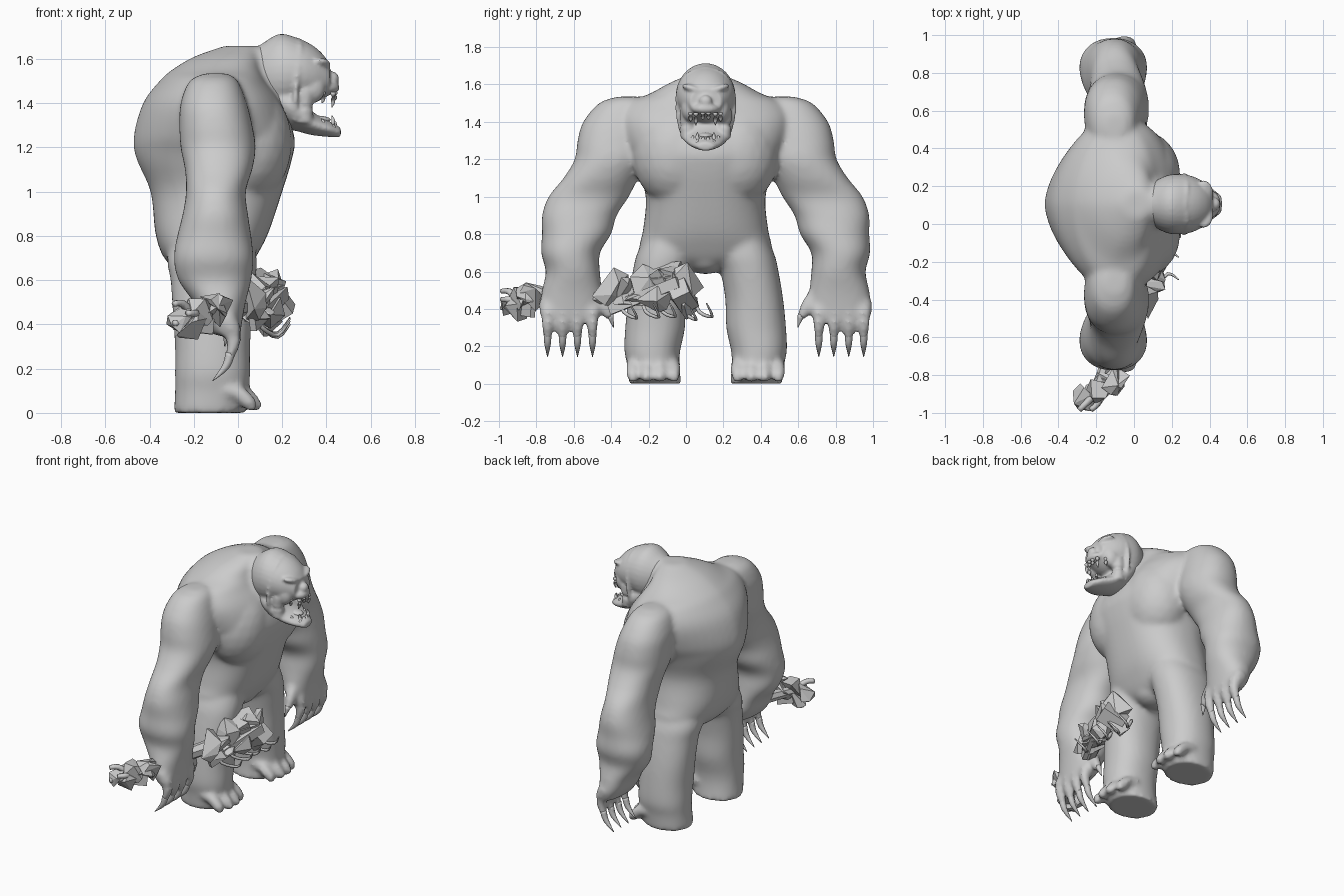
import bpy, bmesh, math, random
from mathutils import Vector, Matrix, Euler

random.seed(11)
MID = 0.105          # y of the creature's plane of symmetry
grey = bpy.data.materials.new("stone grey")
grey.diffuse_color = (0.6, 0.6, 0.6, 1)


def finish(name, bm, smooth=True):
    bmesh.ops.recalc_face_normals(bm, faces=bm.faces)
    me = bpy.data.meshes.new(name)
    bm.to_mesh(me)
    bm.free()
    me.materials.append(grey)
    for p in me.polygons:
        p.use_smooth = smooth
    ob = bpy.data.objects.new(name, me)
    bpy.context.collection.objects.link(ob)
    ob.location.y = MID
    return ob


def skin(bm, rings):
    rows = [[bm.verts.new(p) for p in r] for r in rings]
    n = len(rows[0])
    for a, b in zip(rows, rows[1:]):
        for i in range(n):
            bm.faces.new((a[i], a[(i + 1) % n], b[(i + 1) % n], b[i]))
    bm.faces.new(rows[0])
    bm.faces.new(rows[-1])


def spline(rows, k):
    out = []
    for i in range(len(rows) - 1):
        p0, p1, p2, p3 = (rows[max(0, min(len(rows) - 1, i + d))] for d in (-1, 0, 1, 2))
        for s in range(k):
            t = s / k
            out.append([0.5 * (2 * b + (c - a) * t + (2 * a - 5 * b + 4 * c - d) * t * t
                               + (3 * b - a - 3 * c + d) * t ** 3)
                        for a, b, c, d in zip(p0, p1, p2, p3)])
    return out + [list(rows[-1])]


def loft(bm, axis, rows, side=1, power=2.2, rear=None, n=32):
    """Rows: position along axis, then low/high of the two other axes."""
    rings = []
    for t, u0, u1, v0, v1 in spline(rows, 4):
        ring = []
        for i in range(n):
            a = 2 * math.pi * i / n
            c, s = math.cos(a), math.sin(a)
            p = rear(t) if rear and c < 0 else power
            u = (u0 + u1) / 2 + (u1 - u0) / 2 * math.copysign(abs(c) ** (2 / p), c)
            v = (v0 + v1) / 2 + (v1 - v0) / 2 * math.copysign(abs(s) ** (2 / p), s)
            ring.append((u, v * side, t) if axis == 'z' else (t, u * side, v))
        rings.append(ring)
    skin(bm, rings)


def tube(bm, rows, n=8, k=3):
    """Rows: x, y, z, radius."""
    rows = spline(rows, k)
    rings = []
    for i, (x, y, z, r) in enumerate(rows):
        d = Vector(rows[min(i + 1, len(rows) - 1)][:3]) - Vector(rows[max(i - 1, 0)][:3])
        q = d.to_track_quat('Z', 'Y')
        rings.append([Vector((x, y, z)) + q @ Vector((r * math.cos(2 * math.pi * j / n),
                      r * math.sin(2 * math.pi * j / n), 0)) for j in range(n)])
    skin(bm, rings)


def ball(bm, loc, size, turn=0):
    m = Matrix.Translation(loc) @ Matrix.Rotation(turn, 4, 'X') @ Matrix.Diagonal((*size, 1))
    bmesh.ops.create_icosphere(bm, subdivisions=3, radius=1, matrix=m)


def blend(ob, voxel, repeat):
    r = ob.modifiers.new("blend", 'REMESH')
    r.mode, r.voxel_size, r.use_smooth_shade = 'VOXEL', voxel, True
    s = ob.modifiers.new("soften", 'SMOOTH')
    s.factor, s.iterations = 0.5, repeat


# torso with chest muscles and neck; the back is more wedge-shaped higher up
body = bmesh.new()
loft(body, 'z', [(0.62, -0.25, 0.0, -0.15, 0.15), (0.66, -0.3, 0.05, -0.25, 0.25),
                 (0.72, -0.345, 0.09, -0.35, 0.35), (0.82, -0.375, 0.14, -0.335, 0.335),
                 (1.0, -0.395, 0.2, -0.32, 0.32), (1.15, -0.46, 0.245, -0.37, 0.37),
                 (1.25, -0.472, 0.255, -0.43, 0.43), (1.4, -0.43, 0.2, -0.47, 0.47),
                 (1.5, -0.355, 0.13, -0.42, 0.42), (1.55, -0.3, 0.11, -0.3, 0.3),
                 (1.61, -0.2, 0.1, -0.19, 0.19), (1.66, -0.06, 0.08, -0.07, 0.07)],
     power=2.4, rear=lambda t: 2.3 - 0.65 * min(1, max(0, (t - 0.8) / 0.4)), n=48)
loft(body, 'x', [(-0.1, -0.2, 0.2, 1.3, 1.63), (0.05, -0.14, 0.14, 1.28, 1.655),
                 (0.15, -0.13, 0.13, 1.28, 1.66), (0.24, -0.1, 0.1, 1.3, 1.6)])
ball(body, (-0.08, 0, 0.67), (0.13, 0.12, 0.085))

for s in (1, -1):
    ball(body, (0.04, s * 0.16, 1.22), (0.205, 0.23, 0.27))
    # shoulder, upper arm, forearm and palm
    loft(body, 'z', [(1.535, -0.15, -0.05, 0.36, 0.47), (1.5, -0.22, 0.0, 0.29, 0.57),
                     (1.4, -0.26, 0.04, 0.27, 0.655), (1.3, -0.265, 0.065, 0.29, 0.685),
                     (1.2, -0.26, 0.08, 0.31, 0.7), (1.1, -0.24, 0.065, 0.36, 0.76),
                     (1.0, -0.235, 0.035, 0.41, 0.84), (0.9, -0.25, 0.045, 0.475, 0.875),
                     (0.8, -0.275, 0.06, 0.505, 0.875), (0.7, -0.29, 0.07, 0.565, 0.88),
                     (0.6, -0.27, 0.06, 0.565, 0.855), (0.5, -0.2, 0.035, 0.555, 0.875),
                     (0.42, -0.16, 0.02, 0.555, 0.885), (0.35, -0.11, 0.01, 0.575, 0.875)], s)
    # leg and foot
    loft(body, 'z', [(0.85, -0.28, 0.06, 0.08, 0.29), (0.7, -0.32, 0.085, 0.05, 0.365),
                     (0.6, -0.305, 0.08, 0.08, 0.39), (0.45, -0.295, 0.065, 0.105, 0.415),
                     (0.3, -0.285, 0.055, 0.11, 0.43), (0.18, -0.285, 0.055, 0.135, 0.435),
                     (0.1, -0.285, 0.05, 0.14, 0.42), (0.0, -0.29, 0.03, 0.13, 0.41)], s)
    for i in range(4):
        y = s * (0.17 + 0.073 * i)
        x = 0.0 if i in (1, 2) else -0.02
        tube(body, [(x - 0.04, y, 0.105, 0.035), (x + 0.02, y, 0.09, 0.036), (x + 0.065, y, 0.05, 0.036),
                    (x + 0.09, y, 0.025, 0.026), (x + 0.1, y, 0.016, 0.014)], 12)
    # fingers and thumb
    for i in range(4):
        y = s * (0.605 + 0.08 * i)
        tube(body, [(-0.06, y, 0.43, 0.05), (-0.02, y, 0.36, 0.04),
                    (-0.025, y, 0.29, 0.028), (-0.05, y, 0.23, 0.022)], 12)
    tube(body, [(-0.07, s * 0.6, 0.48, 0.05), (-0.05, s * 0.54, 0.41, 0.036),
                (-0.05, s * 0.51, 0.35, 0.024)], 12)
blend(finish("body", body), 0.015, 9)

# claws on fingers and thumbs
claws = bmesh.new()
for s in (1, -1):
    for i in range(4):
        y = s * (0.605 + 0.08 * i)
        tube(claws, [(-0.035, y, 0.27, 0.021), (-0.055, y, 0.21, 0.017), (-0.115, y, 0.145, 0.002)])
    tube(claws, [(-0.05, s * 0.512, 0.37, 0.021), (-0.06, s * 0.492, 0.3, 0.002)])
finish("claws", claws)

# skull and open jaw
head = bmesh.new()
loft(head, 'x', [(0.07, -0.07, 0.07, 1.5, 1.645), (0.11, -0.12, 0.12, 1.4, 1.67),
                 (0.19, -0.157, 0.157, 1.36, 1.714), (0.28, -0.155, 0.155, 1.39, 1.69),
                 (0.34, -0.135, 0.135, 1.40, 1.66), (0.385, -0.108, 0.108, 1.42, 1.62),
                 (0.415, -0.085, 0.085, 1.44, 1.575)], power=2.0)
loft(head, 'x', [(0.14, -0.11, 0.11, 1.36, 1.5), (0.22, -0.145, 0.145, 1.29, 1.5),
                 (0.28, -0.14, 0.14, 1.27, 1.44), (0.34, -0.115, 0.115, 1.255, 1.36),
                 (0.42, -0.08, 0.08, 1.247, 1.315), (0.465, -0.04, 0.04, 1.245, 1.29)], power=1.8)
ball(head, (0.4, 0, 1.47), (0.06, 0.075, 0.034))       # muzzle
ball(head, (0.425, 0, 1.51), (0.033, 0.036, 0.034))    # nose
for s in (1, -1):
    ball(head, (0.37, s * 0.06, 1.575), (0.05, 0.07, 0.022), s * 0.3)     # brow
    ball(head, (0.335, s * 0.085, 1.47), (0.06, 0.045, 0.07))             # cheek
    tube(head, [(0.305, s * 0.095, 1.46, 0.045), (0.3, s * 0.098, 1.4, 0.042),
                (0.3, s * 0.095, 1.31, 0.04)], 12)                        # mouth corner
    # raised rim around the face
    tube(head, [(0.27, 0, 1.685, 0.013), (0.28, s * 0.09, 1.655, 0.013), (0.27, s * 0.146, 1.56, 0.013),
                (0.26, s * 0.148, 1.43, 0.013), (0.26, s * 0.115, 1.32, 0.013)], 10)
blend(finish("head", head), 0.009, 5)

# teeth and tongue
teeth = bmesh.new()
for s in (1, -1):
    for y, x, size in ((0.015, 0.438, 0.018), (0.052, 0.43, 0.05), (0.08, 0.385, 0.03)):
        tube(teeth, [(x, s * y, 1.45, 0.013), (x, s * y, 1.43 - size * 0.5, 0.01),
                     (x - 0.006, s * y, 1.43 - size, 0.001)], 6)
        tube(teeth, [(x, s * y * 0.85, 1.285, 0.012), (x, s * y * 0.85, 1.305 + size * 0.4, 0.009),
                     (x - 0.006, s * y * 0.85, 1.305 + size * 0.8, 0.001)], 6)
finish("teeth", teeth)
tongue = bmesh.new()
ball(tongue, (0.34, 0, 1.325), (0.08, 0.045, 0.02))
finish("tongue", tongue)


# torn trunk carried in one hand: shaft, splinters and planks
def shard(bm, loc, size):
    turn = Euler([random.uniform(-0.7, 0.7) for _ in range(3)]).to_matrix()
    hull = []
    for _ in range(9):
        d = Vector([random.gauss(0, 1) for _ in range(3)]).normalized()
        hull.append(bm.verts.new(Vector(loc) + turn @ Vector([a * b for a, b in zip(d, size)])))
    res = bmesh.ops.convex_hull(bm, input=hull)
    loose = [v for v in res["geom_interior"] if isinstance(v, bmesh.types.BMVert)]
    bmesh.ops.delete(bm, geom=loose, context='VERTS')


def plank(bm, loc, size, turn, tilt, roll=0):
    m = (Matrix.Translation(loc) @ Euler((tilt, roll, turn)).to_matrix().to_4x4()
         @ Matrix.Diagonal((*size, 1)))
    bmesh.ops.create_cube(bm, size=1, matrix=m)


trunk = bmesh.new()
aim = math.radians(-22)
tube(trunk, [(-0.2, -1.0, 0.44, 0.03), (-0.1, -0.72, 0.45, 0.04), (0.1, -0.3, 0.5, 0.05)], 7, 1)
for i in range(10):
    t = i / 9
    shard(trunk, (0.05 + 0.1 * t + random.uniform(-0.02, 0.03), -0.5 + 0.42 * t,
                  0.505 + random.uniform(-0.06, 0.06)), (0.08, 0.12, 0.11))
for i in range(6):
    t = i / 5
    shard(trunk, (-0.09 - 0.16 * t, -0.92 - 0.1 * t,
                  0.48 - 0.07 * t + random.uniform(-0.03, 0.03)), (0.08, 0.08, 0.085))
plank(trunk, (0.14, -0.33, 0.47), (0.03, 0.42, 0.06), aim, 0.35)
plank(trunk, (0.11, -0.24, 0.6), (0.14, 0.2, 0.012), aim, 0.15, 0.6)
plank(trunk, (0.16, -0.12, 0.47), (0.16, 0.1, 0.1), aim, 0.5, -0.5)
plank(trunk, (-0.2, -0.98, 0.4), (0.03, 0.2, 0.07), math.radians(-55), -0.1)
finish("torn_trunk", trunk, False)

# curling roots at the torn ends
roots = bmesh.new()
for i in range(5):
    y, r = -0.46 + 0.1 * i + random.uniform(-0.02, 0.02), random.uniform(0.02, 0.06)
    tube(roots, [(0.06, y, 0.46, 0.011), (0.11, y + 0.02, 0.385, 0.01),
                 (0.18, y + 0.09, 0.33 + r * 0.6, 0.009), (0.235, y + 0.06, 0.38 + r, 0.004)], 6)
for i in range(3):
    a = i * 2.1
    tube(roots, [(-0.2, -1.0, 0.44, 0.02), (-0.23 + 0.04 * math.cos(a), -1.05, 0.45 + 0.05 * math.sin(a), 0.018),
                 (-0.27 + 0.04 * math.cos(a), -1.09, 0.45 + 0.05 * math.sin(a), 0.014)], 6)
finish("roots", roots)
